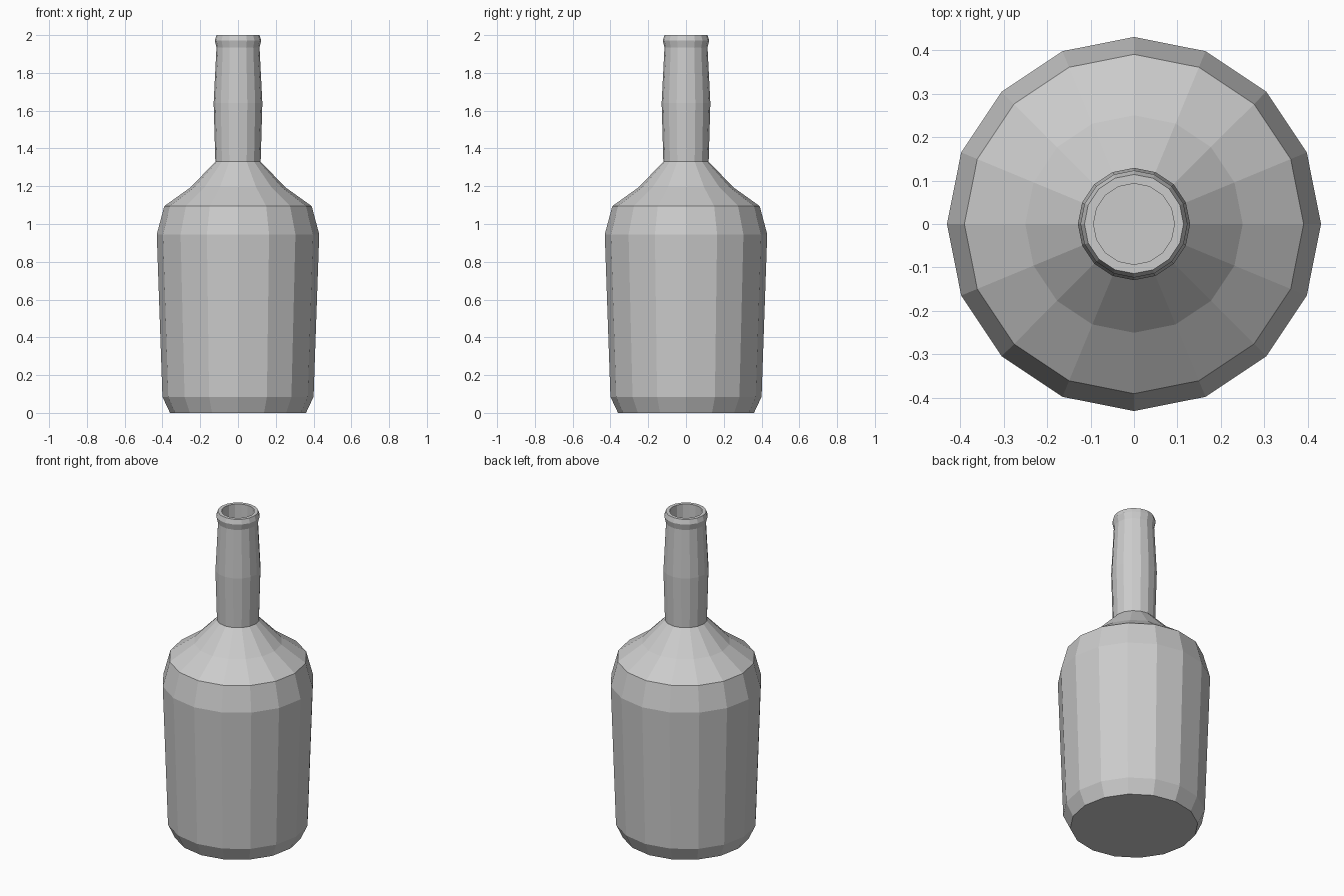
import bpy, bmesh
from math import cos, sin, tau

if "Cube" in bpy.data.objects:
    bpy.data.objects.remove(bpy.data.objects["Cube"])

SIDES = 16


def lathe(name, profile):
    """Revolve (radius, z) points into a flat-faceted solid, capped at both ends."""
    bm = bmesh.new()
    rings = [[bm.verts.new((r * cos(tau * i / SIDES), r * sin(tau * i / SIDES), z))
              for i in range(SIDES)] for r, z in profile]
    for low, high in zip(rings, rings[1:]):
        for i in range(SIDES):
            j = (i + 1) % SIDES
            bm.faces.new((low[i], low[j], high[j], high[i]))
    bm.faces.new(rings[0][::-1])
    bm.faces.new(rings[-1])
    mesh = bpy.data.meshes.new(name)
    bm.to_mesh(mesh)
    bm.free()
    obj = bpy.data.objects.new(name, mesh)
    bpy.context.collection.objects.link(obj)
    return obj


lathe("bottle", [
    # base and body
    (0.36, 0.0), (0.40, 0.085), (0.43, 0.945), (0.39, 1.095),
    # shoulder
    (0.25, 1.195), (0.12, 1.33),
    # swollen neck
    (0.129, 1.64), (0.114, 1.935),
    # lip
    (0.123, 1.972), (0.114, 2.0),
    # mouth and bore
    (0.093, 2.0), (0.093, 1.4),
])
